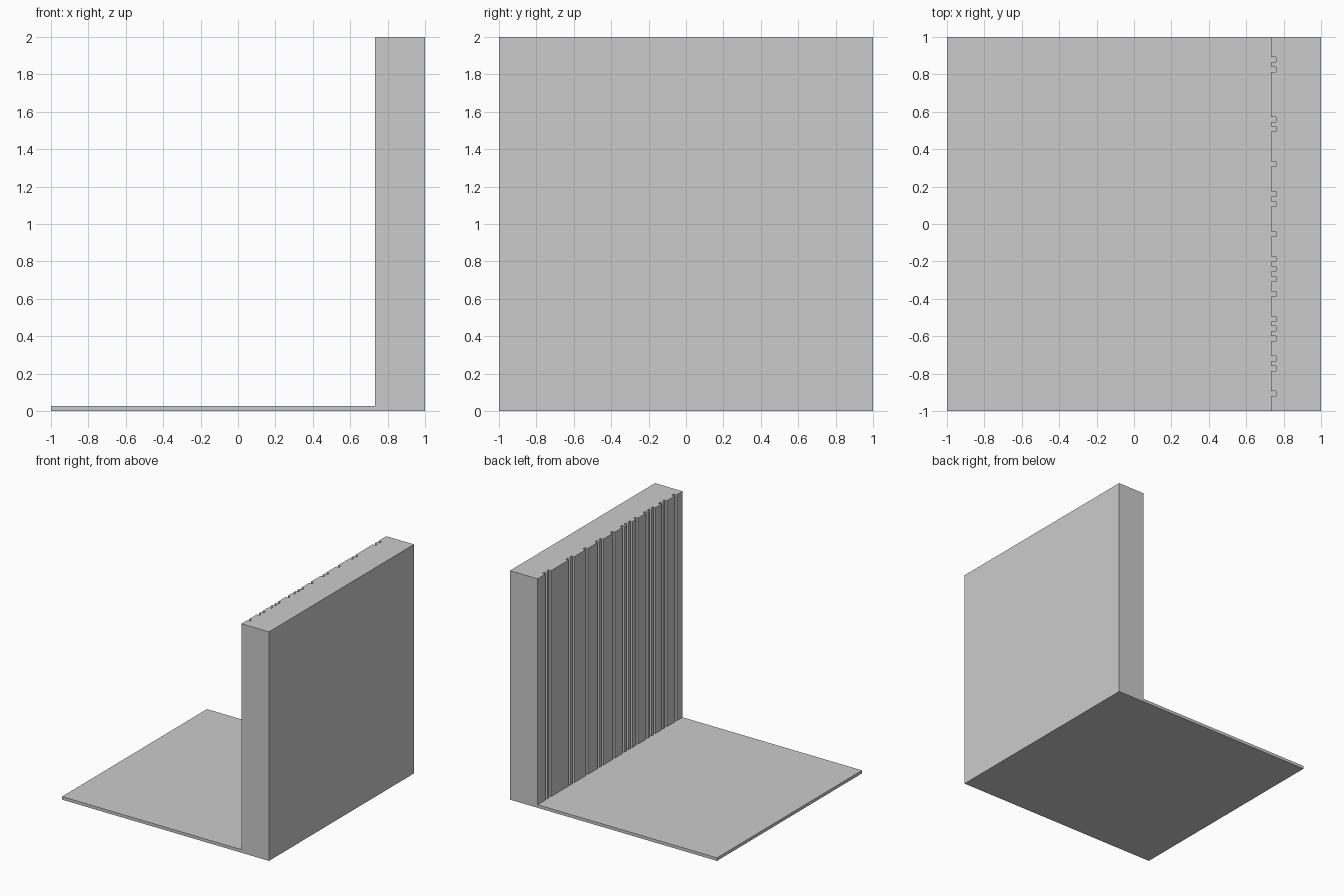
import bpy, bmesh

if "Cube" in bpy.data.objects:
    bpy.data.objects.remove(bpy.data.objects["Cube"])

M = 2 / 75                  # one module: groove width, groove depth and base thickness
T = M                       # base thickness
WALL_X = 1 - 10 * M         # front of the wall
GROOVES = [4, 6, 16, 18, 25, 31, 33, 39, 44, 46, 48, 51, 56, 58, 60, 64, 66, 71]

# grooved line of the wall face, from back (y=1) to front (y=-1)
line = [(WALL_X, 1)]
for g in GROOVES:
    y0, y1 = 1 - g * M, 1 - (g + 1) * M
    line += [(WALL_X, y0), (WALL_X + M, y0), (WALL_X + M, y1), (WALL_X, y1)]
line.append((WALL_X, -1))

bm = bmesh.new()


def v(x, y, z):
    return bm.verts.new((x, y, z))


low = [v(x, y, T) for x, y in line]
top = [v(x, y, 2) for x, y in line]
back_top, front_top = v(1, 1, 2), v(1, -1, 2)
back_low, front_low = v(1, 1, 0), v(1, -1, 0)
back_end, front_end = v(-1, 1, 0), v(-1, -1, 0)
back_lip, front_lip = v(-1, 1, T), v(-1, -1, T)

# grooved wall face
for i in range(len(line) - 1):
    bm.faces.new((low[i], low[i + 1], top[i + 1], top[i]))

# wall top, base floor, outer sides and underside
bm.faces.new(top + [front_top, back_top])
bm.faces.new(low + [front_lip, back_lip])
bm.faces.new((front_low, back_low, back_top, front_top))
bm.faces.new((front_end, back_end, back_lip, front_lip))
bm.faces.new((front_end, front_low, back_low, back_end))
bm.faces.new((front_end, front_low, front_top, top[-1], low[-1], front_lip))
bm.faces.new((back_end, back_low, back_top, top[0], low[0], back_lip))
bmesh.ops.recalc_face_normals(bm, faces=bm.faces)

mesh = bpy.data.meshes.new("grooved_wall_with_base")
bm.to_mesh(mesh)
bm.free()
bpy.context.collection.objects.link(bpy.data.objects.new("grooved_wall_with_base", mesh))
